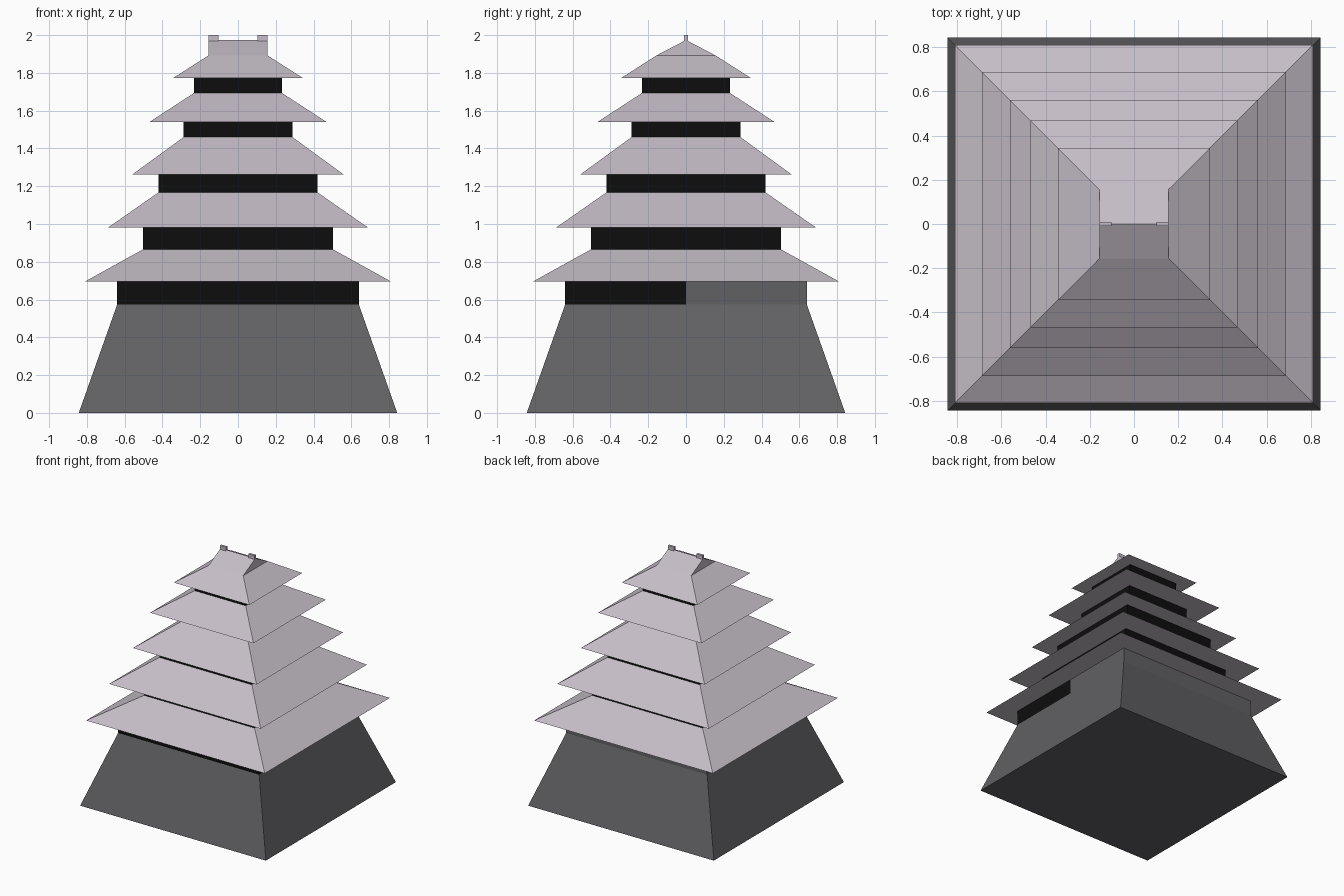
import bpy

if "Cube" in bpy.data.objects:
    bpy.data.objects.remove(bpy.data.objects["Cube"])


def material(name, color):
    m = bpy.data.materials.new(name)
    m.diffuse_color = (*color, 1)
    m.use_nodes = True
    m.node_tree.nodes["Principled BSDF"].inputs["Base Color"].default_value = m.diffuse_color
    return m


STONE = material("stone", (0.12, 0.12, 0.13))
TILE = material("tile", (0.56, 0.51, 0.57))
BLACK = material("dark_opening", (0.004, 0.004, 0.004))


def make(name, verts, faces, mat):
    me = bpy.data.meshes.new(name)
    me.from_pydata(verts, [], faces)
    me.materials.append(mat)
    ob = bpy.data.objects.new(name, me)
    bpy.context.collection.objects.link(ob)
    return ob


def square(r, z):
    return [(-r, -r, z), (r, -r, z), (r, r, z), (-r, r, z)]


SIDES = [(i, (i + 1) % 4, (i + 1) % 4 + 4, i + 4) for i in range(4)]


def frustum(name, r0, z0, r1, z1, mat):
    return make(name, square(r0, z0) + square(r1, z1),
                [(3, 2, 1, 0), (4, 5, 6, 7)] + SIDES, mat)


def box(name, x, y, z, mat):
    corners = [(x[0], y[0]), (x[1], y[0]), (x[1], y[1]), (x[0], y[1])]
    return make(name, [(a, b, h) for h in z for a, b in corners],
                [(3, 2, 1, 0), (4, 5, 6, 7)] + SIDES, mat)


# Sloped foundation, and a lowest storey that is open in front and solid behind
frustum("foundation", 0.843, 0, 0.64, 0.573, STONE)
box("ground_storey_front", (-0.64, 0.64), (-0.64, 0), (0.573, 0.695), BLACK)
box("ground_storey_back", (-0.64, 0.64), (0, 0.64), (0.573, 0.695), STONE)

# Stacked roofs, each topped by a dark storey:
# eave half width, eave z, top half width, top z, storey top z
TIERS = [
    (0.811, 0.695, 0.502, 0.866, 0.981),
    (0.688, 0.981, 0.420, 1.168, 1.261),
    (0.561, 1.261, 0.288, 1.460, 1.540),
    (0.469, 1.540, 0.232, 1.694, 1.773),
]
for n, (r0, z0, r1, z1, z2) in enumerate(TIERS, 1):
    frustum(f"roof_{n}", r0, z0, r1, z1, TILE)
    frustum(f"storey_{n}", r1, z1, r1, z2, BLACK)

# Top roof: hipped skirt rising into a gable with its ridge along x
g = 0.157
make("top_roof",
     square(0.343, 1.773) + square(g, 1.892) + [(-g, 0, 1.974), (g, 0, 1.974)],
     [(3, 2, 1, 0)] + SIDES + [(4, 5, 9, 8), (6, 7, 8, 9), (5, 6, 9), (7, 4, 8)],
     TILE)

# Small blocks at the ridge ends
for side, x in (("left", (-g, -0.102)), ("right", (0.102, g))):
    box(f"ridge_block_{side}", x, (-0.01, 0.01), (1.966, 2.0), TILE)
